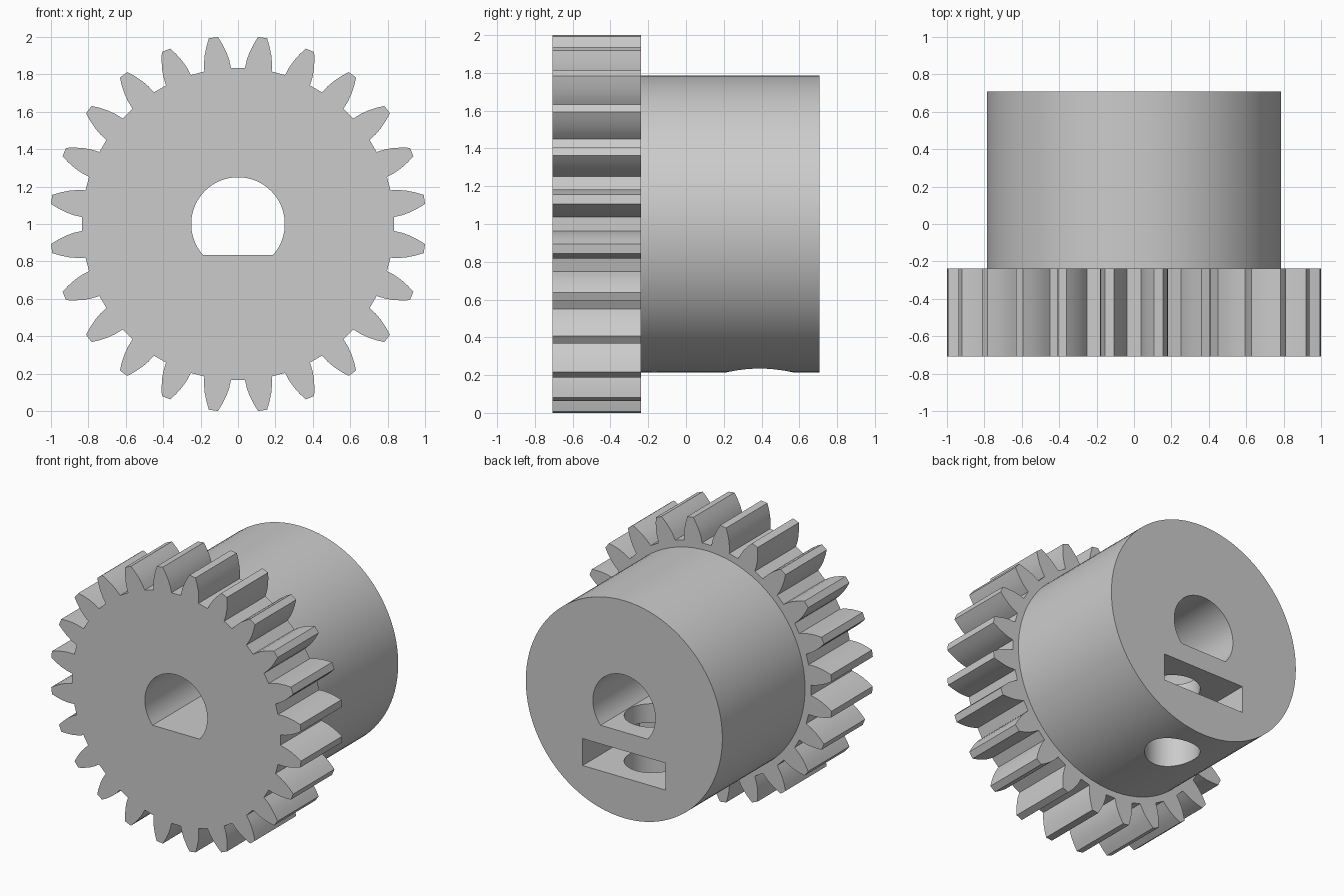
import bpy, bmesh
from math import sin, cos, pi, asin

cube = bpy.data.objects.get("Cube")
if cube:
    bpy.data.objects.remove(cube)

CENTRE_Z = 1.0
FRONT, SHOULDER, BACK = -0.708, -0.237, 0.708
TEETH = 24

grey = bpy.data.materials.new("plain grey")
grey.use_nodes = True
grey.diffuse_color = (0.6, 0.6, 0.6, 1)
grey.node_tree.nodes["Principled BSDF"].inputs["Base Color"].default_value = (0.6, 0.6, 0.6, 1)


def polar(r, a):
    return r * cos(a), r * sin(a)


def arc(r, start, end, steps):
    return [polar(r, start + (end - start) * i / steps) for i in range(steps + 1)]


def prism(name, outline, y0, y1):
    """Extrude an outline, given around the axle, from y0 to y1."""
    bm = bmesh.new()
    face = bm.faces.new([bm.verts.new((x, y0, z + CENTRE_Z)) for x, z in outline])
    side = bmesh.ops.extrude_face_region(bm, geom=[face])["geom"]
    moved = [v for v in side if isinstance(v, bmesh.types.BMVert)]
    bmesh.ops.translate(bm, verts=moved, vec=(0, y1 - y0, 0))
    bmesh.ops.recalc_face_normals(bm, faces=bm.faces)
    mesh = bpy.data.meshes.new(name)
    bm.to_mesh(mesh)
    bm.free()
    mesh.materials.append(grey)
    obj = bpy.data.objects.new(name, mesh)
    bpy.context.collection.objects.link(obj)
    return obj


def combine(target, tool, operation):
    """Apply a boolean and remove the tool."""
    mod = target.modifiers.new(tool.name, "BOOLEAN")
    mod.object, mod.operation, mod.solver = tool, operation, "EXACT"
    bpy.ops.object.select_all(action="DESELECT")
    bpy.context.view_layer.objects.active = target
    target.select_set(True)
    bpy.ops.object.modifier_apply(modifier=mod.name)
    bpy.data.objects.remove(tool)


# Toothed wheel: radius and half angle up one curved flank, mirrored for the other
flank = [(0.835, 0.0866), (0.88, 0.077), (0.92, 0.064), (0.965, 0.0445), (1.0055, 0.0244)]
outline = []
for i in range(TEETH):
    mid = (i + 0.5) * 2 * pi / TEETH
    outline += [polar(r, mid - a) for r, a in flank]
    outline += [polar(r, mid + a) for r, a in reversed(flank)]
gear = prism("gear_wheel_with_hub", outline, FRONT, SHOULDER)

# Hub behind the wheel
hub = prism("hub", arc(0.787, 0, 2 * pi, 96)[:-1], SHOULDER - 0.2, BACK)
combine(gear, hub, "UNION")

# D-shaped axle bore
flat = asin(-0.165 / 0.25)
bore = prism("axle_bore", arc(0.25, flat, pi - flat, 48), FRONT - 0.1, BACK + 0.1)
combine(gear, bore, "DIFFERENCE")

# Nut slot in the back face
w, top, bottom = 0.332, -0.3, -0.495
slot = prism("nut_slot", [(-w, bottom), (w, bottom), (w, top), (-w, top)], 0.06, BACK + 0.1)
combine(gear, slot, "DIFFERENCE")

# Set screw hole from the underside up into the bore
bpy.ops.mesh.primitive_cylinder_add(vertices=48, radius=0.182, depth=0.9, location=(0, 0.39, 0.5))
screw_hole = bpy.context.object
screw_hole.name = "screw_hole"
screw_hole.data.materials.append(grey)
combine(gear, screw_hole, "DIFFERENCE")

bpy.ops.object.shade_smooth_by_angle(angle=pi / 7)
